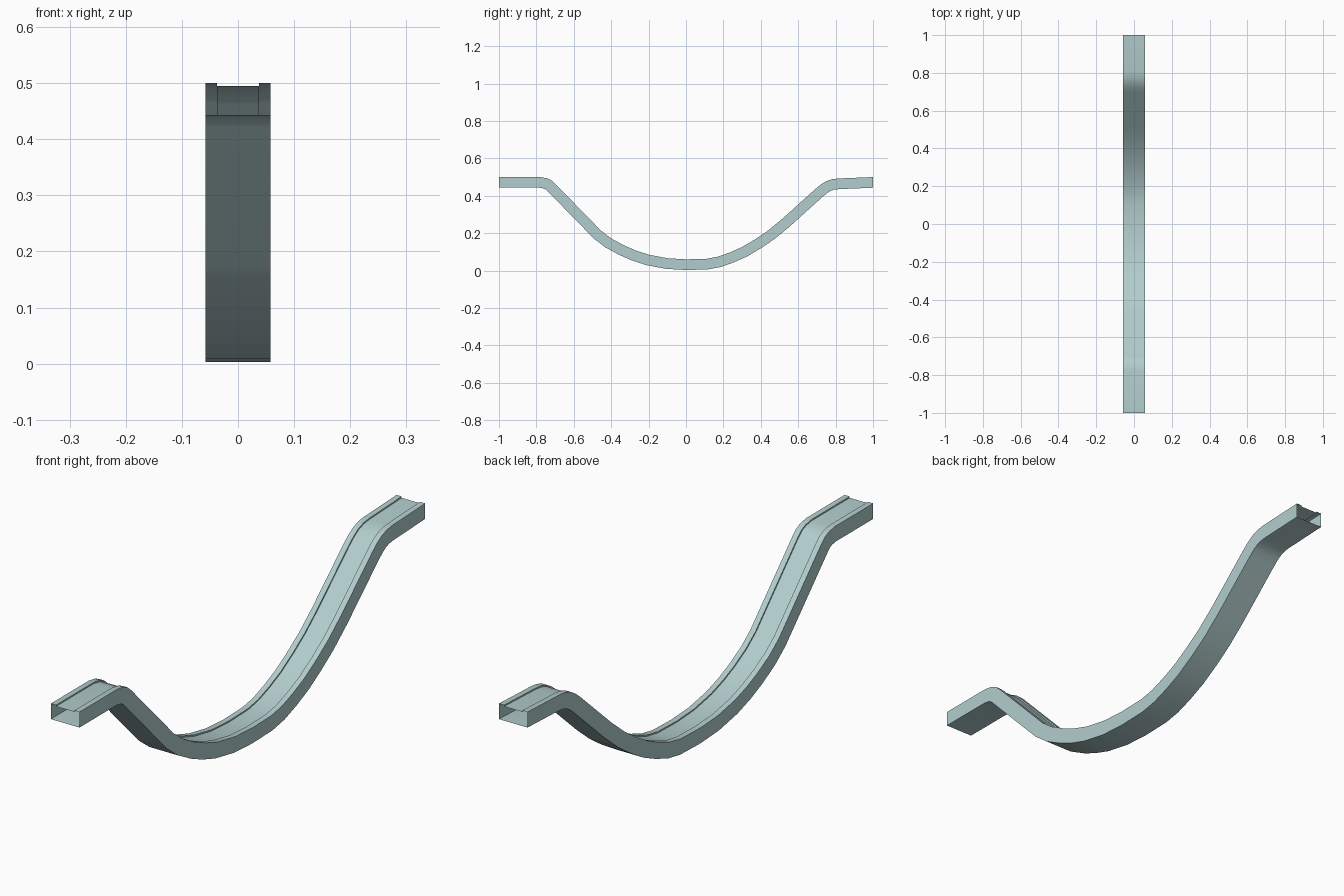
import bpy, bmesh
from mathutils import Vector

if "Cube" in bpy.data.objects:
    bpy.data.objects.remove(bpy.data.objects["Cube"])

mat = bpy.data.materials.new("pale_teal")
mat.diffuse_color = (0.45, 0.61, 0.61, 1)
mat.use_nodes = True
mat.node_tree.nodes["Principled BSDF"].inputs["Base Color"].default_value = mat.diffuse_color

# Side path of the rail tops (y, z)
path = [(-1, .5), (-.78, .5), (-.745, .494), (-.722, .484), (-.70, .465),
        (-.455, .214), (-.40, .172), (-.33, .134), (-.27, .108), (-.20, .085),
        (-.10, .066), (0, .060), (.11, .063), (.17, .074), (.235, .097),
        (.30, .126), (.374, .17), (.44, .215), (.513, .275), (.695, .439),
        (.722, .461), (.75, .478), (.78, .488), (.81, .492), (1, .5)]
pts = [Vector(p) for p in path]

# Hollow cross-section (x, depth below rail tops), listed around the loop
section = [(-.058, 0), (-.037, 0), (-.037, .005), (.037, .005),
           (.037, 0), (.058, 0), (.058, .057), (-.058, .057)]


def normal(i):
    """Mitred normal of the path, pointing up."""
    def n(a, b):
        d = (pts[b] - pts[a]).normalized()
        return Vector((-d.y, d.x))
    if i == 0:
        return Vector((0, 1))
    if i == len(pts) - 1:
        return Vector((0, 1))
    a, b = n(i - 1, i), n(i, i + 1)
    m = (a + b).normalized()
    return m / m.dot(a)


# Sweep the open-ended tube along the path
bm = bmesh.new()
rings = []
for i, p in enumerate(pts):
    nrm = normal(i)
    ring = []
    for x, d in section:
        q = p - nrm * d
        ring.append(bm.verts.new((x, q.x, max(q.y, 0))))
    rings.append(ring)
for a, b in zip(rings, rings[1:]):
    for k in range(len(section)):
        j = (k + 1) % len(section)
        bm.faces.new((a[k], a[j], b[j], b[k]))
bmesh.ops.recalc_face_normals(bm, faces=bm.faces)
me = bpy.data.meshes.new("curved_track")
bm.to_mesh(me)
bm.free()
me.materials.append(mat)
track = bpy.data.objects.new("curved_track", me)
bpy.context.collection.objects.link(track)
bpy.context.view_layer.objects.active = track
track.select_set(True)
bpy.ops.object.shade_smooth_by_angle(angle=0.6)
